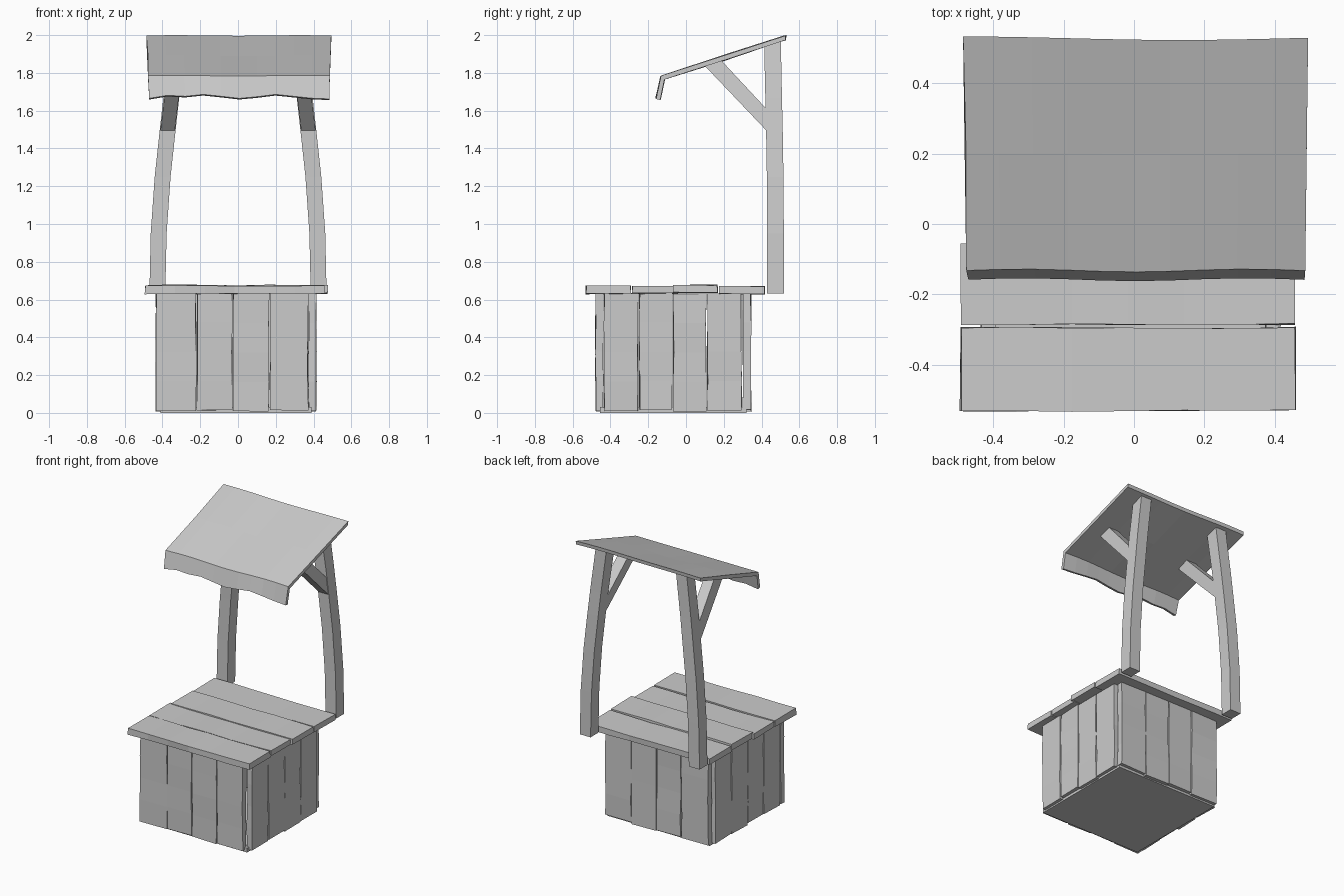
import bpy, bmesh, random, math

if "Cube" in bpy.data.objects:
    bpy.data.objects.remove(bpy.data.objects["Cube"])
random.seed(4)


def loft(name, rings):
    """Closed, capped skin through a series of equal-sized rings."""
    bm = bmesh.new()
    rows = [[bm.verts.new(p) for p in r] for r in rings]
    n = len(rows[0])
    for a, b in zip(rows, rows[1:]):
        for i in range(n):
            j = (i + 1) % n
            bm.faces.new((a[i], a[j], b[j], b[i]))
    bm.faces.new(rows[0])
    bm.faces.new(rows[-1])
    bmesh.ops.recalc_face_normals(bm, faces=bm.faces)
    mesh = bpy.data.meshes.new(name)
    bm.to_mesh(mesh)
    bm.free()
    ob = bpy.data.objects.new(name, mesh)
    bpy.context.collection.objects.link(ob)
    return ob


def j(amount=0.003):
    return random.uniform(-amount, amount)


def plank(name, lo, hi, axis, steps=4):
    """Slightly uneven board running along the given axis."""
    u, v = [k for k in range(3) if k != axis]
    rings = []
    for s in range(steps + 1):
        ring = []
        for a, b in ((lo[u], lo[v]), (hi[u], lo[v]), (hi[u], hi[v]), (lo[u], hi[v])):
            p = [0, 0, 0]
            p[axis] = lo[axis] + (hi[axis] - lo[axis]) * s / steps
            if s in (0, steps):
                p[axis] += j()
            p[u], p[v] = a + j(), b + j()
            ring.append(p)
        rings.append(ring)
    return loft(name, rings)


# Box walls: upright boards, four per side, plus the floor
xs = [-0.436, -0.22, -0.028, 0.167, 0.374]
ys = [-0.436, -0.25, -0.07, 0.11, 0.297]
g = 0.003
for i in range(4):
    z0 = 0.012 + random.uniform(-0.004, 0.012)
    plank("front_board", (xs[i] + g, -0.478, z0), (xs[i + 1] - g, -0.438, 0.632), 2)
    plank("back_board", (xs[i] + g + 0.02, 0.302, z0), (xs[i + 1] - g + 0.02, 0.343, 0.632), 2)
    plank("right_board", (0.374, ys[i] + g, z0), (0.414, ys[i + 1] - g, 0.632), 2)
    plank("left_board", (-0.434, ys[i] + g, z0), (-0.394, ys[i + 1] - g, 0.632), 2)
loft("box_floor", [[(-0.41, -0.455, z), (0.39, -0.455, z), (0.39, 0.32, z), (-0.41, 0.32, z)]
                   for z in (0.0, 0.03)])

# Lid: four boards across the box
for y0, y1, x0, x1, z0, z1 in ((-0.53, -0.294, -0.492, 0.457, 0.63, 0.672),
                               (-0.284, -0.058, -0.49, 0.457, 0.632, 0.67),
                               (-0.068, 0.168, -0.475, 0.474, 0.636, 0.677),
                               (0.176, 0.415, -0.477, 0.474, 0.63, 0.67)):
    plank("lid_board", (x0, y0, z0), (x1, y1, z1), 0, 6)

# Bowed posts and diagonal braces, mirrored left and right
post_path = [(0.632, 0.427, 0.474), (0.95, 0.42, 0.474), (1.25, 0.399, 0.472),
             (1.5, 0.372, 0.468), (1.67, 0.353, 0.464), (1.957, 0.315, 0.458)]
for side, s in (("right", 1), ("left", -1)):
    rings = []
    for k, (z, x, y) in enumerate(post_path):
        tilt = 0.014 if k == len(post_path) - 1 else 0
        rings.append([(s * (x + dx), y + dy, z + math.copysign(tilt, dy))
                      for dx, dy in ((-0.042, -0.044), (0.042, -0.044),
                                     (0.042, 0.044), (-0.042, 0.044))])
    loft(side + "_post", rings)
    profile_low, profile_high = ((0.43, 1.49), (0.43, 1.605)), ((0.095, 1.842), (0.185, 1.868))
    rings = []
    for (ya, za), (yb, zb) in (profile_low, profile_high):
        xa, xb = (0.372 - (z - 1.5) * 0.12 for z in (za, zb))
        rings.append([(s * (xa - 0.038), ya, za), (s * (xa + 0.038), ya, za),
                      (s * (xb + 0.038), yb, zb), (s * (xb - 0.038), yb, zb)])
    loft(side + "_brace", rings)

# Sloping roof sheet with a wavy folded front flap
hem = [1.659, 1.675, 1.67, 1.68, 1.67, 1.659, 1.668, 1.68, 1.67, 1.66, 1.656]
rings = []
for k, hz in enumerate(hem):
    t = k / (len(hem) - 1)
    back, fold, low = (a + (b - a) * t for a, b in ((-0.485, 0.494), (-0.476, 0.486), (-0.47, 0.484)))
    mid = (back + fold) / 2 + (0.004 if k == 0 else 0)
    w = 0.004 * math.sin(t * 9.5)
    yb = 0.527 + 0.005 * math.cos(t * 5)
    rings.append([(back, yb, 1.998 + w * 0.4), (mid, 0.2, 1.892 + w), (fold, -0.132 + w, 1.785 + w * 0.5),
                  (low, -0.158 + w, hz + 0.006), (low, -0.136 + w, hz),
                  (fold, -0.114 + w, 1.765 + w * 0.5), (mid, 0.205, 1.868 + w),
                  (back, yb - 0.003, 1.973 + w * 0.4)])
loft("roof_sheet", rings)
